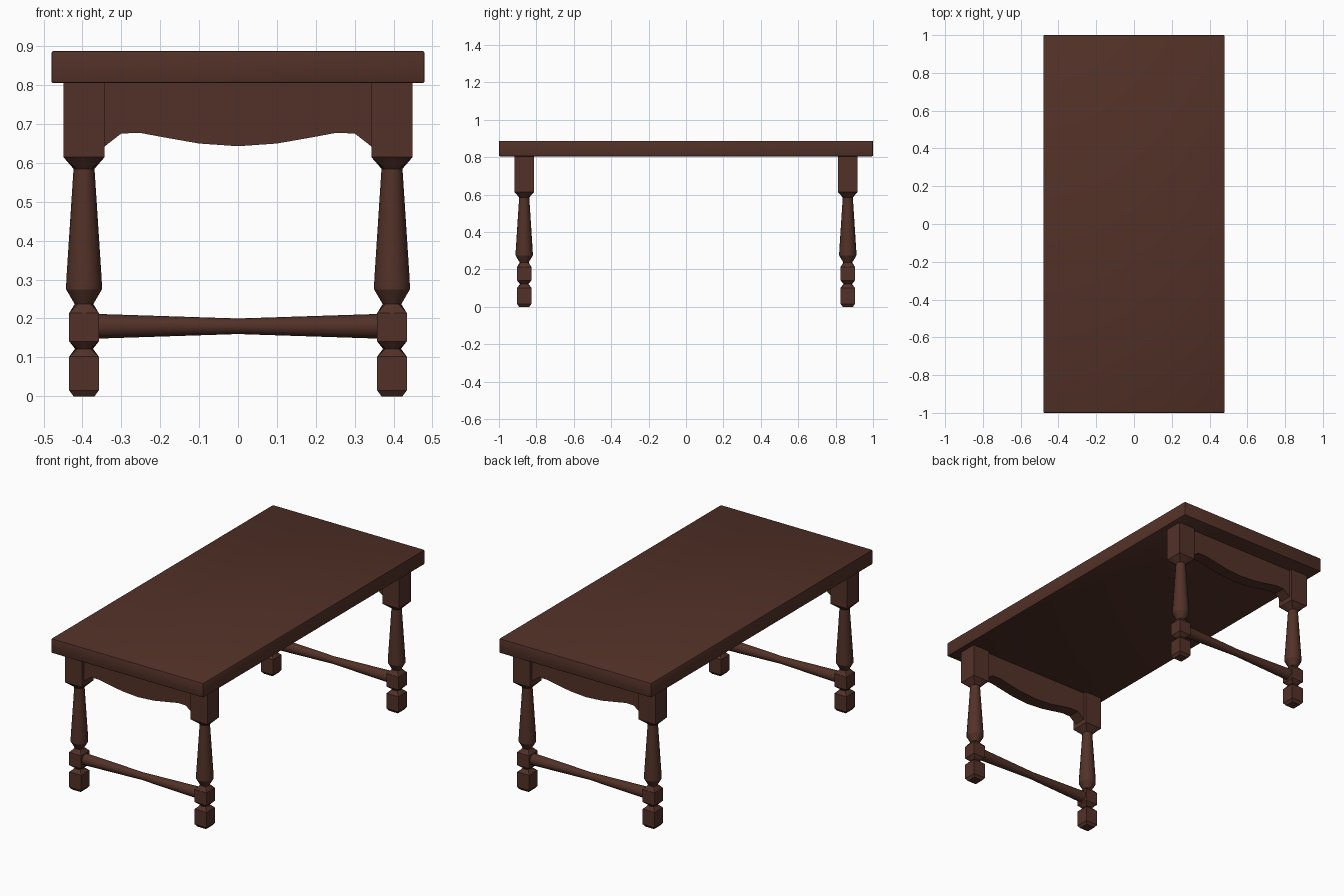
import bpy, bmesh, math

if "Cube" in bpy.data.objects:
    bpy.data.objects.remove(bpy.data.objects["Cube"])

wood = bpy.data.materials.new("dark brown wood")
wood.diffuse_color = (0.085, 0.031, 0.021, 1)
wood.use_nodes = True
wood.node_tree.nodes["Principled BSDF"].inputs["Base Color"].default_value = wood.diffuse_color
N = 16


def finish(bm, name, loc=(0, 0, 0), angle=30):
    bmesh.ops.recalc_face_normals(bm, faces=bm.faces)
    me = bpy.data.meshes.new(name)
    bm.to_mesh(me)
    bm.free()
    me.materials.append(wood)
    ob = bpy.data.objects.new(name, me)
    bpy.context.collection.objects.link(ob)
    ob.location = loc
    bpy.ops.object.select_all(action='DESELECT')
    ob.select_set(True)
    bpy.context.view_layer.objects.active = ob
    bpy.ops.object.shade_smooth_by_angle(angle=math.radians(angle))
    return ob


def loft(rings):
    """Skin a closed solid through a list of equal-length point rings."""
    bm = bmesh.new()
    rows = [[bm.verts.new(p) for p in r] for r in rings]
    for a, b in zip(rows, rows[1:]):
        for i in range(len(a)):
            j = (i + 1) % len(a)
            bm.faces.new((a[i], a[j], b[j], b[i]))
    bm.faces.new(rows[0])
    bm.faces.new(rows[-1])
    return bm


def section(r, square):
    """Round or square outline of half width r."""
    pts = []
    for i in range(N):
        a = 2 * math.pi * i / N
        c, s = math.cos(a), math.sin(a)
        k = r / max(abs(c), abs(s)) if square else r
        pts.append((c * k, s * k))
    return pts


# table top with softened edges
bm = bmesh.new()
bmesh.ops.create_cube(bm, size=1)
for v in bm.verts:
    v.co.x *= 0.96
    v.co.y *= 2.0
    v.co.z *= 0.083
bmesh.ops.bevel(bm, geom=bm.edges[:], offset=0.006, segments=2,
                profile=0.5, affect='EDGES')
finish(bm, "table_top", (0, 0, 0.8465))

# turned legs: (height, half width, square?)
LEG = [(0, 0.027, 1), (0.015, 0.038, 1), (0.102, 0.038, 1), (0.122, 0.023, 0),
       (0.141, 0.038, 1), (0.214, 0.038, 1), (0.237, 0.024, 0),
       (0.275, 0.046, 0), (0.3, 0.0455, 0), (0.585, 0.027, 0),
       (0.615, 0.053, 1), (0.806, 0.053, 1)]
# shaped apron lower edge: (x, z)
APRON = [(0.35, 0.637), (0.30, 0.676), (0.25, 0.677), (0.18, 0.664),
         (0.10, 0.65), (0, 0.643)]
edge = APRON + [(-x, z) for x, z in APRON[-2::-1]]
outline = edge + [(-0.35, 0.806), (0.35, 0.806)]

for end, sy in (("front", -1), ("back", 1)):
    for side, sx in (("left", -1), ("right", 1)):
        bm = loft([[(x, y, z) for x, y in section(r, q)] for z, r, q in LEG])
        finish(bm, f"{end}_{side}_leg", (0.396 * sx, 0.865 * sy, 0))

    # curved apron board between the upper blocks
    bm = loft([[(x, y, z) for x, z in outline] for y in (-0.035, 0.035)])
    finish(bm, f"{end}_apron", (0, 0.865 * sy, 0))

    # waisted round stretcher between the lower blocks
    bm = loft([[(x, y, z) for y, z in section(r, 0)]
               for x, r in ((-0.37, 0.032), (0, 0.02), (0.37, 0.032))])
    finish(bm, f"{end}_stretcher", (0, 0.865 * sy, 0.18))
